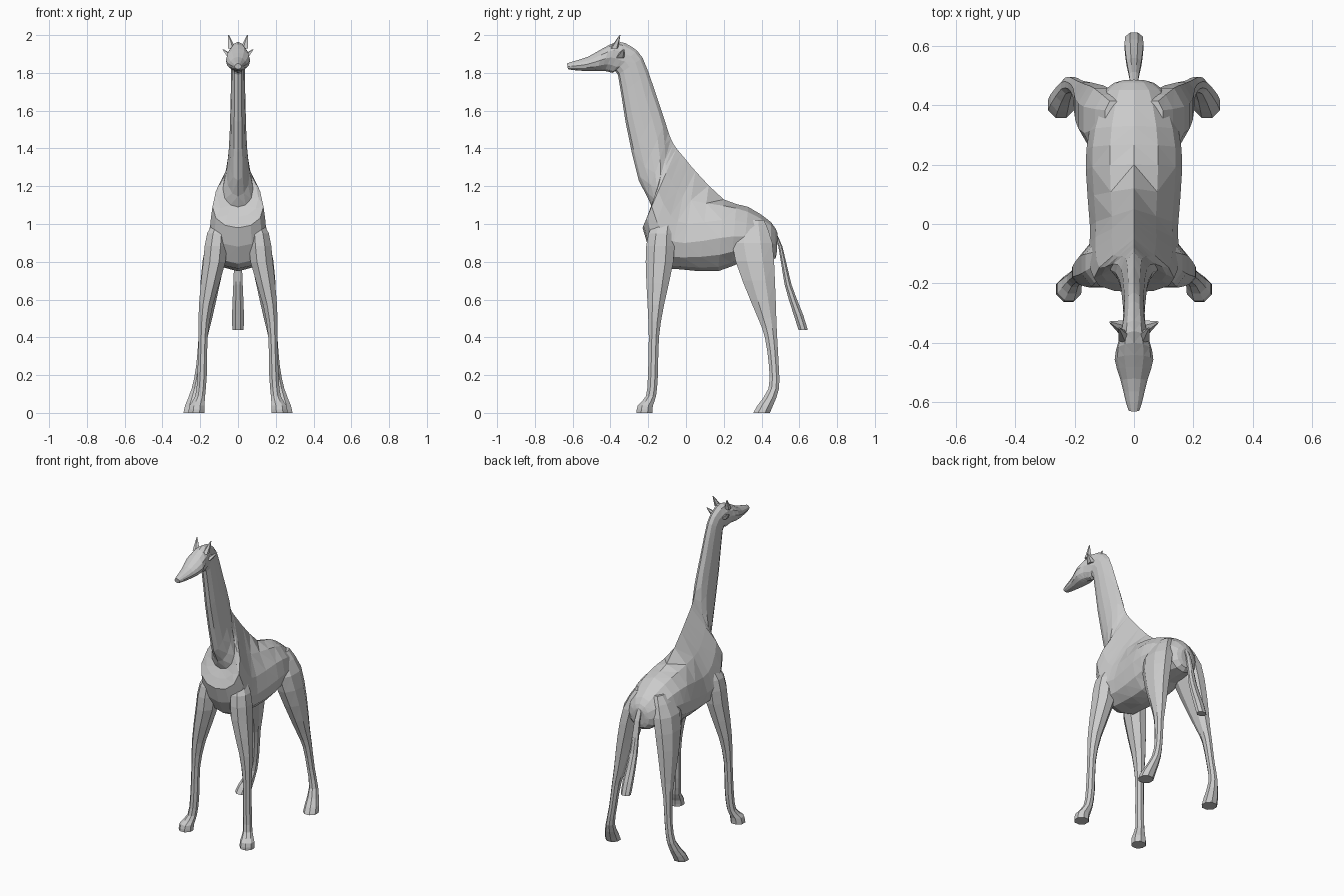
import bpy, bmesh
from math import sin, cos, pi
from mathutils import Vector

cube = bpy.data.objects.get("Cube")
if cube:
    bpy.data.objects.remove(cube)

grey = bpy.data.materials.new("plain_grey")
grey.use_nodes = True
tone = (0.6, 0.6, 0.6, 1)
grey.diffuse_color = tone
grey.node_tree.nodes["Principled BSDF"].inputs["Base Color"].default_value = tone


def refine(rings):
    """Add a smoothly curved ring halfway between each pair of rings."""
    result = [rings[0]]
    last = len(rings) - 1
    for i in range(last):
        before, here = rings[max(i - 1, 0)], rings[i]
        there, after = rings[i + 1], rings[min(i + 2, last)]
        middle = [((b + c) * 9 - a - d) / 16
                  for a, b, c, d in zip(before, here, there, after)]
        result += [middle, there]
    return result


def loft(name, rings):
    """Skin closed rings of points with flat triangles and cap both ends."""
    bm = bmesh.new()
    loops = [[bm.verts.new(point) for point in ring] for ring in rings]
    count = len(loops[0])
    for lower, upper in zip(loops, loops[1:]):
        for i in range(count):
            j = (i + 1) % count
            bm.faces.new((lower[i], lower[j], upper[j], upper[i]))
    bm.faces.new(loops[0])
    bm.faces.new(loops[-1])
    bmesh.ops.triangulate(bm, faces=bm.faces[:])
    bmesh.ops.recalc_face_normals(bm, faces=bm.faces[:])
    mesh = bpy.data.meshes.new(name)
    bm.to_mesh(mesh)
    bm.free()
    mesh.materials.append(grey)
    obj = bpy.data.objects.new(name, mesh)
    bpy.context.collection.objects.link(obj)


def section(top_y, top_z, low_y, low_z, half_width, skew=0.9, sides=12):
    """Upright ring; a smaller skew narrows the top and drops the bulge."""
    top = Vector((0, top_y, top_z))
    low = Vector((0, low_y, low_z))
    ring = []
    for i in range(sides):
        angle = 2 * pi * i / sides
        point = top.lerp(low, ((1 - cos(angle)) / 2) ** skew)
        point.x = half_width * sin(angle)
        ring.append(point)
    return ring


def oval(x, y, z, radius, stretch=0, sides=8):
    """Level ring whose front to back depth changes with its height."""
    depth = radius * (1 + stretch * z)
    angles = [2 * pi * (i + 0.5) / sides for i in range(sides)]
    return [Vector((x + radius * cos(a), y + depth * sin(a), z)) for a in angles]


def mirrored(name, rings):
    for side, sign in (("left", 1), ("right", -1)):
        flipped = [[Vector((sign * p.x, p.y, p.z)) for p in ring] for ring in rings]
        loft(f"{side}_{name}", flipped)


# Trunk, neck and head as one skin, from rump to muzzle
slope = 0.45
trunk = [
    (.485, .95, .48, .84, .04),
    (.45, 1.01, .45, .8, .1),
    (.33, 1.09, .3, .8, .15),
    (.2, 1.13, .17, .75, .162),
    (.05, 1.28, -.03, .76, .148, slope),
    (0, 1.34, -.15, .79, .15, slope),
    (-.05, 1.4, -.23, .98, .135, slope),
    (-.08, 1.45, -.18, 1.09, .08, slope),
    (-.11, 1.54, -.25, 1.23, .05),
    (-.17, 1.72, -.32, 1.54, .04),
    (-.23, 1.88, -.36, 1.79, .036),
    (-.29, 1.94, -.39, 1.8, .04),
    (-.36, 1.965, -.43, 1.81, .053),
    (-.44, 1.93, -.47, 1.81, .065),
    (-.52, 1.885, -.53, 1.81, .045),
    (-.6, 1.86, -.6, 1.815, .027),
    (-.63, 1.85, -.625, 1.82, .018),
]
loft("body_neck_head", refine([section(*ring) for ring in trunk]))

# Front legs, shoulder to hoof
front_leg = [
    (.07, -.1, 1.06, .03),
    (.11, -.13, .95, .058),
    (.125, -.14, .8, .064),
    (.17, -.16, .57, .04),
    (.185, -.17, .4, .026),
    (.19, -.175, .2, .027),
    (.2, -.185, .09, .028),
    (.217, -.215, .04, .043),
    (.22, -.22, 0, .045),
]
mirrored("front_leg", refine([oval(*ring, stretch=0.3) for ring in front_leg]))

# Hind legs, haunch to hoof
hind_leg = [
    (.07, .36, 1.02, .03),
    (.11, .35, .9, .064),
    (.145, .385, .7, .057),
    (.17, .43, .5, .036),
    (.185, .45, .4, .026),
    (.2, .465, .25, .023),
    (.22, .465, .13, .027),
    (.24, .42, .04, .043),
    (.245, .4, 0, .047),
]
mirrored("hind_leg", refine([oval(*ring, stretch=0.9) for ring in hind_leg]))

# Tail, thin at the root and heavy at the tuft
tail = [
    (0, .46, .97, .012),
    (0, .5, .88, .018),
    (0, .54, .68, .027),
    (0, .595, .52, .034),
    (0, .62, .44, .032),
]
loft("tail", refine([oval(*ring, stretch=-0.4) for ring in tail]))

# Horns and ears taper to a point
for part, base, tip, size in (
    ("horn", (.034, -.38, 1.93), (.05, -.35, 2), .022),
    ("ear", (.03, -.35, 1.88), (.08, -.33, 1.925), .028),
):
    mirrored(part, [oval(*base, size, sides=5), oval(*tip, size / 8, sides=5)])
